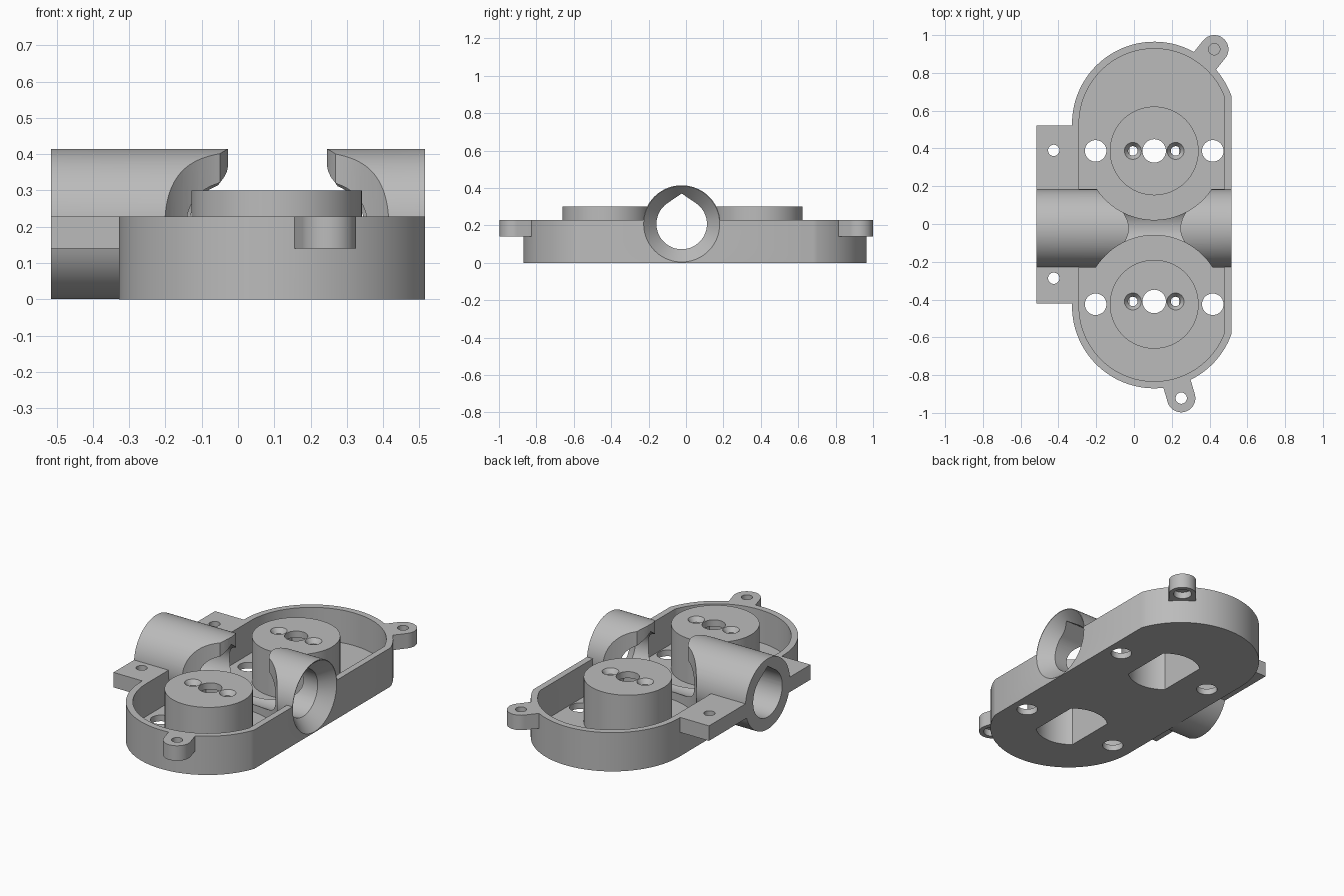
import bpy, bmesh, math
from mathutils import Matrix, Vector

if "Cube" in bpy.data.objects:
    bpy.data.objects.remove(bpy.data.objects["Cube"], do_unlink=True)

grey = bpy.data.materials.new("plain_grey")
grey.use_nodes = True
grey.diffuse_color = (0.5, 0.5, 0.5, 1)
grey.node_tree.nodes["Principled BSDF"].inputs["Base Color"].default_value = (0.5, 0.5, 0.5, 1)


def finish(name, bm):
    bmesh.ops.recalc_face_normals(bm, faces=bm.faces)
    mesh = bpy.data.meshes.new(name)
    bm.to_mesh(mesh)
    bm.free()
    mesh.materials.append(grey)
    ob = bpy.data.objects.new(name, mesh)
    bpy.context.collection.objects.link(ob)
    return ob


def prism(name, pts, lo, hi, axis="z"):
    """Extrude an outline (xy along z, or yz along x)."""
    bm = bmesh.new()
    place = (lambda p, h: (p[0], p[1], h)) if axis == "z" else (lambda p, h: (h, p[0], p[1]))
    face = bm.faces.new([bm.verts.new(place(p, lo)) for p in pts])
    out = bmesh.ops.extrude_face_region(bm, geom=[face])
    move = Vector(place((0, 0), hi - lo))
    bmesh.ops.translate(bm, vec=move, verts=[v for v in out["geom"] if isinstance(v, bmesh.types.BMVert)])
    return finish(name, bm)


def arc(cx, cy, r, a0, a1, n):
    return [(cx + r * math.cos(math.radians(a0 + (a1 - a0) * i / n)),
             cy + r * math.sin(math.radians(a0 + (a1 - a0) * i / n))) for i in range(n + 1)]


def cyl(name, x, y, r, lo, hi, n=64, axis="z"):
    return prism(name, arc(x, y, r, 0, 360, n)[:-1], lo, hi, axis)


def cone(name, r1, r2, depth, matrix, n=64):
    bm = bmesh.new()
    bmesh.ops.create_cone(bm, cap_ends=True, segments=n, radius1=r1, radius2=r2, depth=depth, matrix=matrix)
    return finish(name, bm)


def combine(target, other, operation):
    mod = target.modifiers.new("join", "BOOLEAN")
    mod.operation, mod.solver, mod.object = operation, "EXACT", other
    bpy.context.view_layer.objects.active = target
    bpy.ops.object.modifier_apply(modifier=mod.name)
    bpy.data.objects.remove(other, do_unlink=True)


def add(target, other):
    combine(target, other, "UNION")


def cut(target, other):
    combine(target, other, "DIFFERENCE")


CX, Y_BACK, Y_FRONT = 0.107, 0.53, -0.435
RIM, FLOOR, HUB_TOP = 0.228, 0.036, 0.30
TUBE_Y, TUBE_Z, TUBE_R = -0.023, 0.2075, 0.207
HUBS = [(0.387, 0.387), (-0.425, -0.41)]      # hub centre y, shaft centre y


def tray_outline(r, flat):
    """Stadium with its +x side trimmed flat."""
    a = math.degrees(math.acos((flat - CX) / r))
    return arc(CX, Y_BACK, r, a, 180, 56) + arc(CX, Y_FRONT, r, 180, 360 - a, 56)


# Hollow tray
body = prism("housing_body", tray_outline(0.435, 0.515), 0, RIM)
cut(body, prism("cavity", tray_outline(0.398, 0.478), FLOOR, 0.6))

# Cross tube, cleared around both hubs and opened in the middle
tube = cyl("cross_tube", TUBE_Y, TUBE_Z, TUBE_R, -0.515, 0.515, 96, "x")
for y, _ in HUBS:
    cut(tube, cyl("clearance", CX, y, 0.365, FLOOR, 0.6, 128))
tip = [(-0.075, -0.12), (-0.056, -0.085), (-0.038, -0.05), (-0.03, -0.025), (-0.027, 0),
       (-0.03, 0.025), (-0.038, 0.05), (-0.056, 0.085), (-0.075, 0.12)]
gap = [(x, TUBE_Y + y) for x, y in tip]
gap += [(2 * CX + 0.004 - x, y) for x, y in reversed(gap)]
cut(tube, prism("tube_gap", gap, TUBE_Z, 0.6))
add(body, tube)

# Side flange
add(body, prism("side_flange", [(-0.515, -0.42), (-0.31, -0.42), (-0.31, 0.522), (-0.515, 0.522)], 0.14, RIM))

# Screw lugs pointing out from the tray ends
LUGS = [(0.425, 0.925, Y_BACK), (0.25, -0.922, Y_FRONT)]
for x, y, cy in LUGS:
    angle = math.atan2(y - cy, x - CX)
    reach = math.hypot(x - CX, y - cy)
    outline = [(0.415, -0.075)] + arc(reach, 0, 0.075, -90, 90, 24) + [(0.415, 0.075)]
    lug = prism("screw_lug", outline, 0.14, RIM)
    lug.data.transform(Matrix.Translation((CX, cy, 0)) @ Matrix.Rotation(angle, 4, "Z"))
    add(body, lug)

# Motor hubs
for y, _ in HUBS:
    add(body, cyl("motor_hub", CX, y, 0.235, 0.01, HUB_TOP, 96))

# Teardrop bore and flared mouth of the cross tube
bore = arc(TUBE_Y, TUBE_Z, 0.135, 124 - 360, 56, 60) + [(TUBE_Y, TUBE_Z + 0.163)]
cut(body, prism("bore", bore, -0.7, 0.7, "x"))
turn = Matrix.Translation((0.477, TUBE_Y, TUBE_Z)) @ Matrix.Rotation(math.pi / 2, 4, "Y")
cut(body, cone("flare", 0.133, 0.205, 0.08, turn, 96))

# Hub pockets, shaft holes, countersunk screws and floor holes
for hub_y, y in HUBS:
    a = math.degrees(math.acos(0.132 / 0.2))
    pocket = arc(CX, y, 0.2, a, 180 - a, 24) + arc(CX, y, 0.2, 180 + a, 360 - a, 24)
    cut(body, prism("motor_pocket", pocket, -0.1, 0.262))
    cut(body, cyl("shaft_hole", CX, y, 0.062, 0.2, 0.4, 48))
    for side in (-1, 1):
        x = CX + side * 0.113
        cut(body, cyl("screw_hole", x, y, 0.025, 0.2, 0.4, 32))
        cut(body, cone("countersink", 0.024, 0.046, 0.03, Matrix.Translation((x, y, 0.2865)), 32))
        cut(body, cyl("floor_hole", CX + side * 0.31, hub_y, 0.057, -0.1, 0.1, 48))

# Fixing holes in the flange and lugs
for x, y in [(-0.425, 0.39), (-0.425, -0.287)] + [l[:2] for l in LUGS]:
    cut(body, cyl("fixing_hole", x, y, 0.03, 0.1, 0.3, 32))
for x, y, _ in LUGS:
    cut(body, cyl("nut_recess", x, y, 0.05, 0.1, 0.18, 32))

# Single material and crisp smooth shading
body.data.materials.clear()
body.data.materials.append(grey)
for p in body.data.polygons:
    p.material_index = 0
bpy.ops.object.select_all(action="DESELECT")
body.select_set(True)
bpy.context.view_layer.objects.active = body
bpy.ops.object.shade_smooth_by_angle(angle=math.radians(30))
